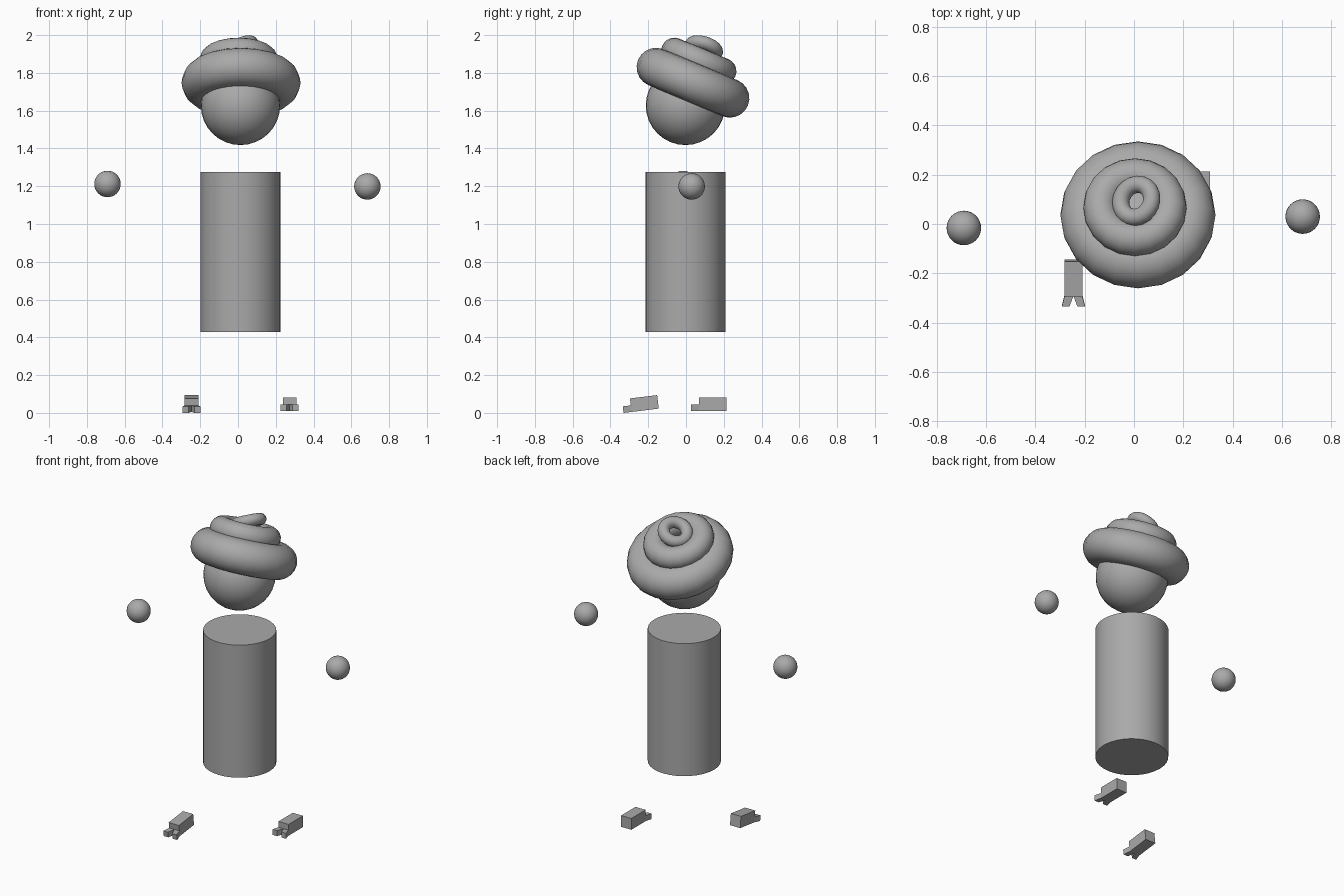
import bpy, bmesh, math
from mathutils import Vector

if "Cube" in bpy.data.objects:
    bpy.data.objects.remove(bpy.data.objects["Cube"])

grey = bpy.data.materials.new("plain_grey")
grey.diffuse_color = (0.4, 0.4, 0.4, 1)
grey.use_nodes = True
grey.node_tree.nodes["Principled BSDF"].inputs["Base Color"].default_value = grey.diffuse_color


def finish(name, smooth=True):
    ob = bpy.context.object
    ob.name = name
    ob.data.materials.append(grey)
    if smooth:
        bpy.ops.object.shade_smooth_by_angle(angle=math.radians(40))
    return ob


def ball(name, loc, r):
    bpy.ops.mesh.primitive_uv_sphere_add(segments=32, ring_count=16, radius=r, location=loc)
    finish(name)


def ring(name, loc, major, minor, axis):
    bpy.ops.mesh.primitive_torus_add(major_segments=20, minor_segments=20,
                                     major_radius=major, minor_radius=minor, location=loc)
    ob = finish(name)
    # Shortest turn from upright to the leaning axis
    up = Vector((0, 0, 1))
    ob.rotation_euler = up.rotation_difference(Vector(axis).normalized()).to_euler()


def prism(bm, outline, height):
    """Extrude a flat outline upward from z = 0."""
    face = bm.faces.new([bm.verts.new((x, y, 0)) for x, y in outline])
    top = bmesh.ops.extrude_face_region(bm, geom=[face])["geom"]
    bmesh.ops.translate(bm, vec=(0, 0, height),
                        verts=[g for g in top if isinstance(g, bmesh.types.BMVert)])


def foot(name, loc, pitch):
    bm = bmesh.new()
    w = 0.036
    # Heel block
    prism(bm, [(-w, 0), (w, 0), (w, 0.145), (-w, 0.145)], 0.072)
    # Two splayed toes
    for s in (-1, 1):
        prism(bm, [(0, 0), (s * 0.016, -0.043), (s * 0.047, -0.043), (s * w, 0)], 0.035)
    bmesh.ops.recalc_face_normals(bm, faces=bm.faces)
    me = bpy.data.meshes.new(name)
    bm.to_mesh(me)
    bm.free()
    me.materials.append(grey)
    ob = bpy.data.objects.new(name, me)
    ob.location = loc
    ob.rotation_euler.x = math.radians(pitch)
    bpy.context.collection.objects.link(ob)


# Body
bpy.ops.mesh.primitive_cylinder_add(vertices=32, radius=0.212, depth=0.847,
                                    location=(0.014, -0.003, 0.8515))
finish("body")

# Head and hands
ball("head", (0.013, -0.003, 1.628), 0.21)
ball("left_hand", (-0.691, -0.016, 1.212), 0.07)
ball("right_hand", (0.685, 0.03, 1.199), 0.07)

# Stacked hat rings, leaning backward
lean = (0, math.sin(math.radians(22.7)), math.cos(math.radians(22.7)))
ring("hat_lower_ring", (0.016, 0.037, 1.748), 0.212, 0.103, lean)
ring("hat_middle_ring", (0.004, 0.068, 1.863), 0.141, 0.069, lean)
ring("hat_top_ring", (0.009, 0.094, 1.929), 0.07, 0.035, (-0.43, 0.27, 0.86))

# Feet, one of them tipped forward
foot("left_foot", (-0.246, -0.288, 0.005), 7)
foot("right_foot", (0.273, 0.069, 0.01), 0)
